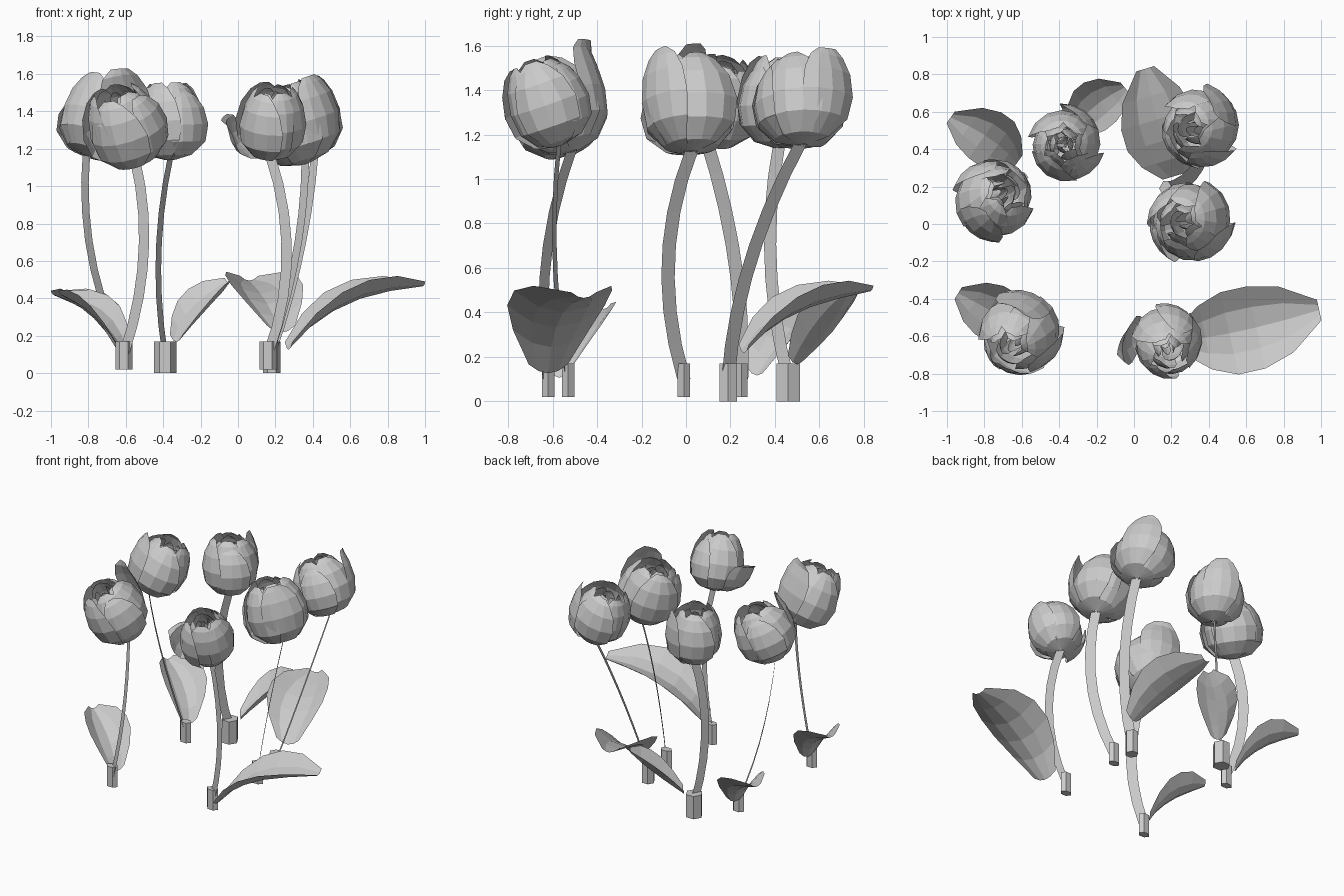
import bpy, math, random
from mathutils import Vector

if "Cube" in bpy.data.objects:
    bpy.data.objects.remove(bpy.data.objects["Cube"])

random.seed(4)


def add(name, verts, faces):
    me = bpy.data.meshes.new(name)
    me.from_pydata([tuple(v) for v in verts], [], faces)
    me.update()
    ob = bpy.data.objects.new(name, me)
    bpy.context.collection.objects.link(ob)
    return ob


def grid_faces(rows, cols, start=0):
    return [(start + r * cols + c, start + r * cols + c + 1,
             start + (r + 1) * cols + c + 1, start + (r + 1) * cols + c)
            for r in range(rows - 1) for c in range(cols - 1)]


def curve3(a, m, b, t):
    # quadratic that passes through the middle point
    a, m, b = Vector(a), Vector(m), Vector(b)
    c = 2 * m - (a + b) / 2
    return a * (1 - t) ** 2 + c * 2 * t * (1 - t) + b * t * t


# flat ribbon stem
def stem(name, base, mid, top, width):
    w = Vector((width[0], width[1], 0)) / 2
    n = 8
    verts = []
    for i in range(n):
        p = curve3(base, mid, top, i / (n - 1))
        verts += [p - w, p + w]
    add(name, verts, grid_faces(n, 2))


# six-sided foot of the stem, slightly flattened on the thin ones
def foot(name, x, y, r, z0):
    bpy.ops.mesh.primitive_cylinder_add(vertices=6, radius=r, depth=0.17 - z0,
                                        location=(x, y, (0.17 + z0) / 2))
    ob = bpy.context.object
    ob.name = name
    ob.rotation_euler.z = math.pi / 2
    ob.scale.x = 0.7 if z0 > 0 else 1.0


# broad cupped leaf arching outwards
LEAF_W = [0.4, 0.78, 1.0, 1.0, 0.8, 0.25]


def leaf(name, base, mid, tip, width):
    n = len(LEAF_W)
    d = Vector(tip) - Vector(base)
    side = Vector((-d.y, d.x, 0)).normalized()
    verts = []
    for i, k in enumerate(LEAF_W):
        p = curve3(base, mid, tip, i / (n - 1))
        for u in (-1, -0.5, 0, 0.5, 1):
            lift = 0.1 * k * (u * u - 0.6)
            verts.append(p + side * u * k * width / 2 + Vector((0, 0, lift)))
    add(name, verts, grid_faces(n, 5))


# petal profile: height, radius when closed, radius when peeled open, half width
PETAL = [(0.0, 0.14, 0.14, 0.6), (0.06, 0.58, 0.58, 0.78), (0.25, 0.93, 0.95, 0.97),
         (0.5, 1.0, 1.1, 1.0), (0.75, 0.88, 1.14, 0.9),
         (0.92, 0.67, 1.14, 0.66), (1.0, 0.48, 1.2, 0.32)]


def petal(ang, radius, height, spread, opened):
    out = []
    for h, closed, wide, w in PETAL:
        r = radius * (closed + (wide - closed) * opened)
        for u in (-1, -0.5, 0, 0.5, 1):
            a = ang + u * w * spread
            rr = r * (1 + 0.06 * u)      # pinwheel overlap
            out.append(Vector((rr * math.cos(a), rr * math.sin(a), h * height)))
    return out


# tulip head: nested rings of three petals along the tilted axis
RINGS = [(1.0, 1.0, 0.85), (0.9, 1.0, 0.9), (0.68, 0.95, 0.9),
         (0.45, 0.9, 0.9), (0.24, 0.86, 0.9)]


def flower(name, base, aim, radius, height, loose, droop):
    base, loose = Vector(base), math.radians(loose)
    axis = Vector((aim[0] - base.x, aim[1] - base.y, 0.4)).normalized()
    rot = Vector((0, 0, 1)).rotation_difference(axis)
    verts, faces = [], []

    def put(pts):
        faces.extend(grid_faces(len(PETAL), 5, len(verts)))
        verts.extend(base + rot @ p for p in pts)

    for ring, (kr, kh, spread) in enumerate(RINGS):
        for i in range(3):
            a = loose + math.pi / 3 + ring * 1.05 + i * 2 * math.pi / 3
            put(petal(a, radius * kr, height * kh * random.uniform(0.95, 1.01),
                      spread, random.uniform(0, 0.1)))
    # outer petals peeling away
    put(petal(loose, radius * 1.05, height * (0.55 if droop > 1 else 1.0), 0.65, droop))
    put(petal(loose - 1.9, radius * 1.04, height * 0.88, 0.65, 0.25))
    add(name, verts, faces)


# base, middle and top of stem, ribbon width, foot (radius, z),
# opening of the head, head radius, height, peeled petal angle and amount
TULIPS = [
    ("left", (-.61, .25), (-.785, .22), (-.81, .09, 1.18), (.04, -.06),
     (.045, .02), (-.66, .19), .205, .41, 235, .6),
    ("back_left", (-.39, .46), (-.425, .38), (-.36, .42, 1.16), (.03, .055),
     (.06, 0), (-.38, .43), .19, .41, 60, .5),
    ("back_right", (.18, .19), (.33, .29), (.41, .52, 1.17), (.04, -.06),
     (.046, 0), (.27, .51), .205, .41, 40, .6),
    ("right", (.17, -.01), (.31, -.08), (.36, .03, 1.14), (.04, -.06),
     (.045, .02), (.24, .01), .215, .45, -40, .55),
    ("front_left", (-.61, -.62), (-.505, -.63), (-.55, -.51, 1.14), (.055, -.045),
     (.045, .02), (-.68, -.68), .21, .45, 75, .95),
    ("front_right", (.16, -.53), (.26, -.59), (.17, -.57, 1.17), (.055, -.02),
     (.045, .02), (.19, -.71), .185, .40, 180, 1.2),
]
for (nm, b, m, t, w, (fr, fz), aim, r, h, la, op) in TULIPS:
    stem("stem_" + nm, (*b, .1), (*m, .63), t, w)
    foot("stem_foot_" + nm, *b, fr, fz)
    flower("tulip_head_" + nm, (t[0], t[1], t[2] - .02), aim, r, h, la, op)

leaf("leaf_left", (-.63, .32, .14), (-.76, .45, .36), (-.98, .57, .43), .30)
leaf("leaf_back_left", (-.33, .50, .19), (-.21, .63, .38), (-.05, .73, .50), .27)
leaf("leaf_back_right", (.23, .26, .24), (.14, .50, .46), (.06, .83, .51), .40)
leaf("leaf_front_left", (-.61, -.57, .13), (-.74, -.48, .35), (-.94, -.37, .43), .30)
leaf("leaf_front_right", (.27, -.62, .15), (.58, -.57, .43), (.99, -.46, .48), .45)
